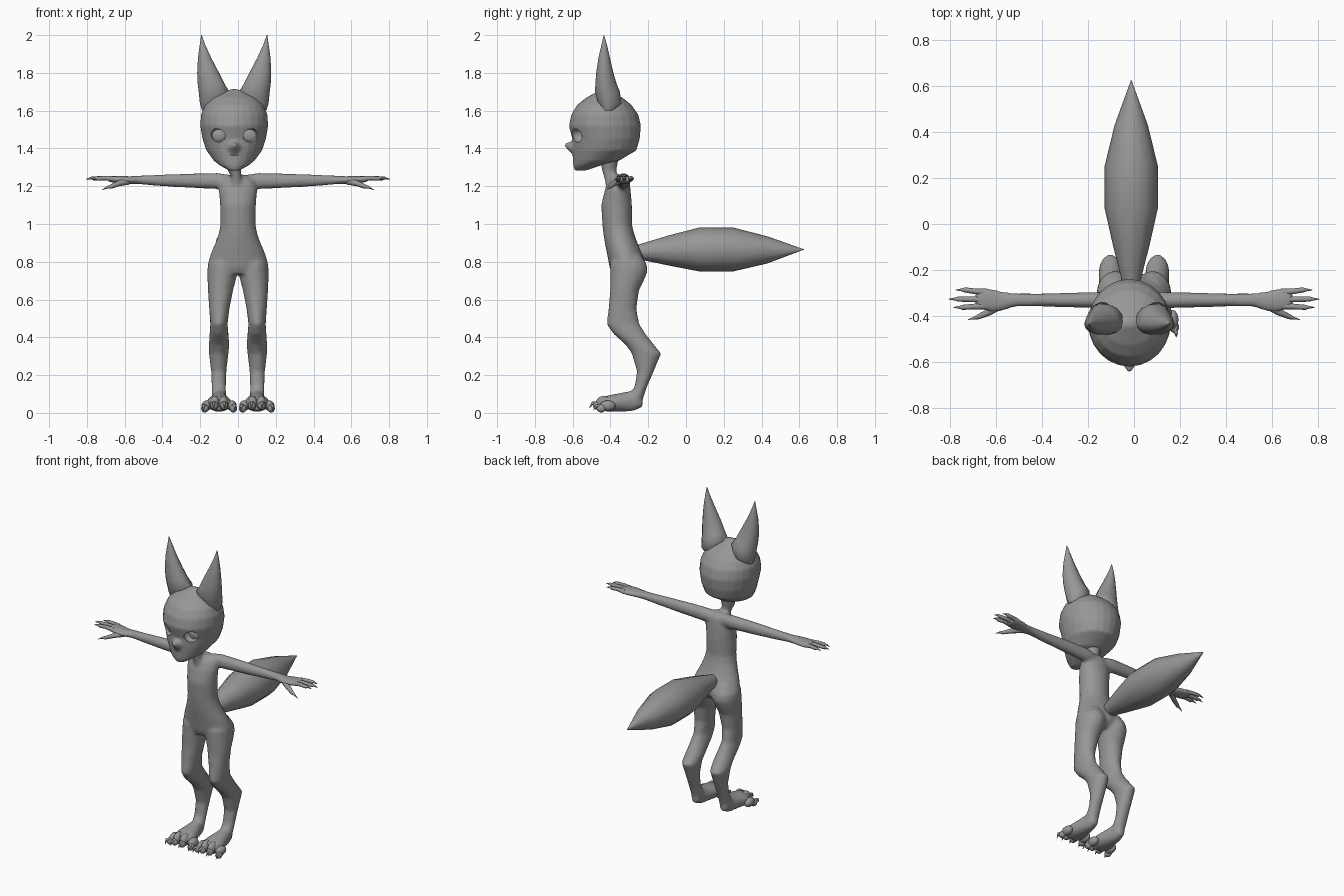
import bpy, bmesh, math
from mathutils import Vector

cube = bpy.data.objects.get("Cube")
if cube:
    bpy.data.objects.remove(cube, do_unlink=True)

grey = bpy.data.materials.new("mid grey")
grey.use_nodes = True
grey.diffuse_color = (0.31, 0.31, 0.31, 1)
grey.node_tree.nodes["Principled BSDF"].inputs["Base Color"].default_value = (0.31, 0.31, 0.31, 1)

HEAD_X = -0.02  # the head sits slightly to the right of the body


def select(objs):
    bpy.ops.object.select_all(action='DESELECT')
    for o in objs:
        o.select_set(True)
    bpy.context.view_layer.objects.active = objs[0]


def finish(name, bm):
    bmesh.ops.recalc_face_normals(bm, faces=bm.faces)
    mesh = bpy.data.meshes.new(name)
    bm.to_mesh(mesh)
    bm.free()
    mesh.materials.append(grey)
    obj = bpy.data.objects.new(name, mesh)
    bpy.context.collection.objects.link(obj)
    select([obj])
    bpy.ops.object.shade_smooth_by_angle(angle=math.radians(50))
    return obj


def skin(name, loops):
    """Bridge rings of points into a capped tube."""
    bm = bmesh.new()
    loops = [[bm.verts.new(p) for p in loop] for loop in loops]
    n = len(loops[0])
    for a, b in zip(loops, loops[1:]):
        for i in range(n):
            bm.faces.new((a[i], a[(i + 1) % n], b[(i + 1) % n], b[i]))
    bm.faces.new(loops[0][::-1])
    bm.faces.new(loops[-1])
    return finish(name, bm)


def loft(name, axis, rings, sides=16, side=1, mid=0.0, dent=1.0):
    """Rings are (position on axis, low u, high u, low v, high v)."""
    loops = []
    for t, u0, u1, v0, v1 in rings:
        loop = []
        for i in range(sides):
            a = math.tau * i / sides
            s = math.sin(a)
            u = (u0 + u1) / 2 + (u1 - u0) / 2 * math.cos(a)
            v = (v0 + v1) / 2 + (v1 - v0) / 2 * (s * dent if s < 0 else s)
            x, y, z = {'x': (t, u, v), 'y': (u, t, v), 'z': (u, v, t)}[axis]
            loop.append((mid + side * x, y, z))
        loops.append(loop)
    return skin(name, loops)


def digit(name, points, radii, side=1, sides=8):
    """Round tapering tube through free points."""
    pts = [Vector((side * x, y, z)) for x, y, z in points]
    loops = []
    for i, p in enumerate(pts):
        d = pts[min(i + 1, len(pts) - 1)] - pts[max(i - 1, 0)]
        q = d.to_track_quat('Z', 'Y')
        loops.append([p + q @ Vector((math.cos(math.tau * k / sides), math.sin(math.tau * k / sides), 0)) * radii[i]
                      for k in range(sides)])
    return skin(name, loops)


def ball(name, center, size):
    bm = bmesh.new()
    bmesh.ops.create_uvsphere(bm, u_segments=16, v_segments=10, radius=1)
    bmesh.ops.scale(bm, vec=size, verts=bm.verts)
    bmesh.ops.translate(bm, vec=center, verts=bm.verts)
    return finish(name, bm)


def apply_modifiers(obj):
    select([obj])
    for m in list(obj.modifiers):
        bpy.ops.object.modifier_apply(modifier=m.name)


def blend(parts, voxel, passes):
    """Join overlapping parts into one soft skin."""
    select(parts)
    bpy.ops.object.join()
    obj = parts[0]
    remesh = obj.modifiers.new("blend", 'REMESH')
    remesh.mode, remesh.voxel_size = 'VOXEL', voxel
    soften = obj.modifiers.new("soften", 'SMOOTH')
    soften.factor, soften.iterations = 0.5, passes
    apply_modifiers(obj)
    bpy.ops.object.shade_smooth()
    return obj


# Torso and neck
body = [loft("body", 'z', [
    (0.735, -.13, .13, -.39, -.25), (0.77, -.16, .16, -.405, -.215), (0.80, -.158, .158, -.41, -.218),
    (0.85, -.142, .142, -.42, -.235), (0.90, -.12, .12, -.43, -.257), (0.95, -.102, .102, -.438, -.275),
    (1.00, -.093, .093, -.443, -.286), (1.10, -.095, .095, -.449, -.286), (1.18, -.102, .102, -.43, -.293),
    (1.23, -.09, .09, -.41, -.30), (1.26, -.04, .04, -.39, -.32)], 24)]
body.append(loft("neck", 'z', [
    (1.18, -.045, .035, -.42, -.35), (1.25, -.038, .018, -.435, -.368),
    (1.29, -.058, .018, -.447, -.367), (1.38, -.08, .04, -.46, -.35)]))

for s in (1, -1):
    # Legs with a forward knee and a raised hock
    body.append(loft("leg", 'z', [
        (0.84, .02, .13, -.38, -.24), (0.79, .0, .16, -.403, -.208), (0.75, .0, .163, -.403, -.202),
        (0.70, .012, .162, -.403, -.222), (0.65, .025, .16, -.402, -.248), (0.55, .045, .153, -.411, -.262),
        (0.47, .055, .147, -.422, -.246), (0.42, .05, .151, -.387, -.214), (0.36, .045, .154, -.32, -.168),
        (0.315, .05, .154, -.288, -.13), (0.22, .061, .143, -.26, -.17), (0.14, .063, .141, -.272, -.205),
        (0.08, .062, .14, -.31, -.225), (0.04, .065, .137, -.32, -.235), (0.012, .075, .13, -.32, -.28)], side=s))
    # Foot
    body.append(loft("foot", 'y', [
        (-.23, .08, .125, .03, .08), (-.28, .062, .14, .009, .12), (-.34, .045, .155, .006, .107),
        (-.40, .03, .17, .006, .096), (-.45, .045, .155, .01, .082)], side=s))
    # Arm and palm
    body.append(loft("arm", 'x', [
        (.04, -.38, -.30, 1.18, 1.26), (.10, -.367, -.294, 1.184, 1.27), (.22, -.364, -.296, 1.189, 1.269),
        (.40, -.359, -.301, 1.199, 1.262), (.52, -.36, -.30, 1.21, 1.257), (.57, -.378, -.293, 1.212, 1.253),
        (.62, -.382, -.28, 1.214, 1.255), (.66, -.376, -.275, 1.218, 1.255), (.69, -.366, -.285, 1.224, 1.25)], side=s))
torso = blend(body, 0.009, 9)

for s in (1, -1):
    tag = "left" if s > 0 else "right"
    # Fingers ending in claws
    for i, (y, tip_y, tip_x) in enumerate(((-.296, -.286, .775), (-.328, -.326, .805), (-.356, -.362, .785))):
        digit(f"{tag}_finger_{i}", [(.65, y, 1.237), (.70, (y + tip_y) / 2, 1.243), (tip_x - .04, tip_y, 1.241),
                                    (tip_x - .03, tip_y, 1.244), (tip_x, tip_y, 1.237)],
              [.015, .012, .011, .007, .001], s)
    digit(f"{tag}_thumb", [(.58, -.35, 1.228), (.63, -.383, 1.215), (.675, -.403, 1.197),
                           (.69, -.408, 1.195), (.72, -.415, 1.18)], [.02, .015, .011, .007, .001], s)
    # Toes with claws
    for i, (x, y) in enumerate(((.033, -.415), (.077, -.435), (.123, -.435), (.167, -.415))):
        outer = i in (0, 3)
        z = .038 if outer else .052
        splay = (x - .1) * .25
        ball(f"{tag}_toe_{i}", (s * x, y, z), (.026, .042, .028 if outer else .038))
        ball(f"{tag}_toe_tip_{i}", (s * (x + splay * .5), y - .033, z - .014), (.02, .025, .022))
        digit(f"{tag}_toe_claw_{i}", [(x + splay * .5, y - .04, z), (x + splay, y - .06, z),
                                      (x + splay, y - .076, z - .025)], [.01, .008, .001], s)

# Tail
tail_x = -.012
loft("tail", 'y', [(t, tail_x - r, tail_x + r, z - r, z + r) for t, r, z in (
    (-.29, .03, .85), (-.24, .042, .853), (-.09, .08, .86), (.07, .116, .865), (.25, .116, .865),
    (.43, .072, .863), (.625, .001, .865))], 12)

# Head: round skull narrowing to a pointed chin, with a small snout
head = loft("head", 'z', [(z, -w, w, f, b) for z, w, f, b in (
    (1.283, .028, -.59, -.53), (1.31, .076, -.597, -.45), (1.335, .108, -.599, -.355),
    (1.39, .148, -.602, -.262), (1.45, .168, -.602, -.245), (1.52, .18, -.62, -.238),
    (1.58, .176, -.607, -.253), (1.63, .154, -.577, -.288), (1.67, .115, -.527, -.338),
    (1.70, .06, -.47, -.395), (1.714, .015, -.445, -.42))], 24, mid=HEAD_X)
snout = digit("snout", [(HEAD_X, -.55, 1.405), (HEAD_X, -.60, 1.408), (HEAD_X, -.622, 1.414), (HEAD_X, -.642, 1.42)],
              [.07, .036, .02, .008], sides=12)
head = blend([head, snout], 0.007, 6)

for s in (1, -1):
    tag = "left" if s > 0 else "right"
    # Eyes set into shallow sockets
    x = HEAD_X + s * .083
    socket = ball("socket_cutter", (x, -.572, 1.47), (.045, .045, .038))
    socket.hide_render = True
    cut = head.modifiers.new("socket", 'BOOLEAN')
    cut.operation, cut.object, cut.solver = 'DIFFERENCE', socket, 'EXACT'
    apply_modifiers(head)
    bpy.data.objects.remove(socket, do_unlink=True)
    ball(f"{tag}_eyeball", (x - s * .004, -.517, 1.47), (.055, .036, .052))
    # Tall pointed ears, flatter in front
    loft(f"{tag}_ear", 'z', [
        (1.60, .09, .17, -.45, -.38), (1.64, .055, .182, -.485, -.34), (1.70, .025, .188, -.502, -.348),
        (1.74, .05, .193, -.498, -.365), (1.80, .08, .196, -.49, -.383), (1.88, .122, .192, -.473, -.402),
        (1.95, .154, .182, -.452, -.418), (2.0, .172, .175, -.436, -.434)], 14, s, HEAD_X, .75)
select([head])
bpy.ops.object.shade_smooth_by_angle(angle=math.radians(50))

# Mouth line
digit("mouth", [(HEAD_X + k * .01, -.599 + .00045 * k * k, 1.362 + .001 * k * k) for k in range(-3, 4)],
      [.001, .002, .003, .003, .003, .002, .001], sides=6)
